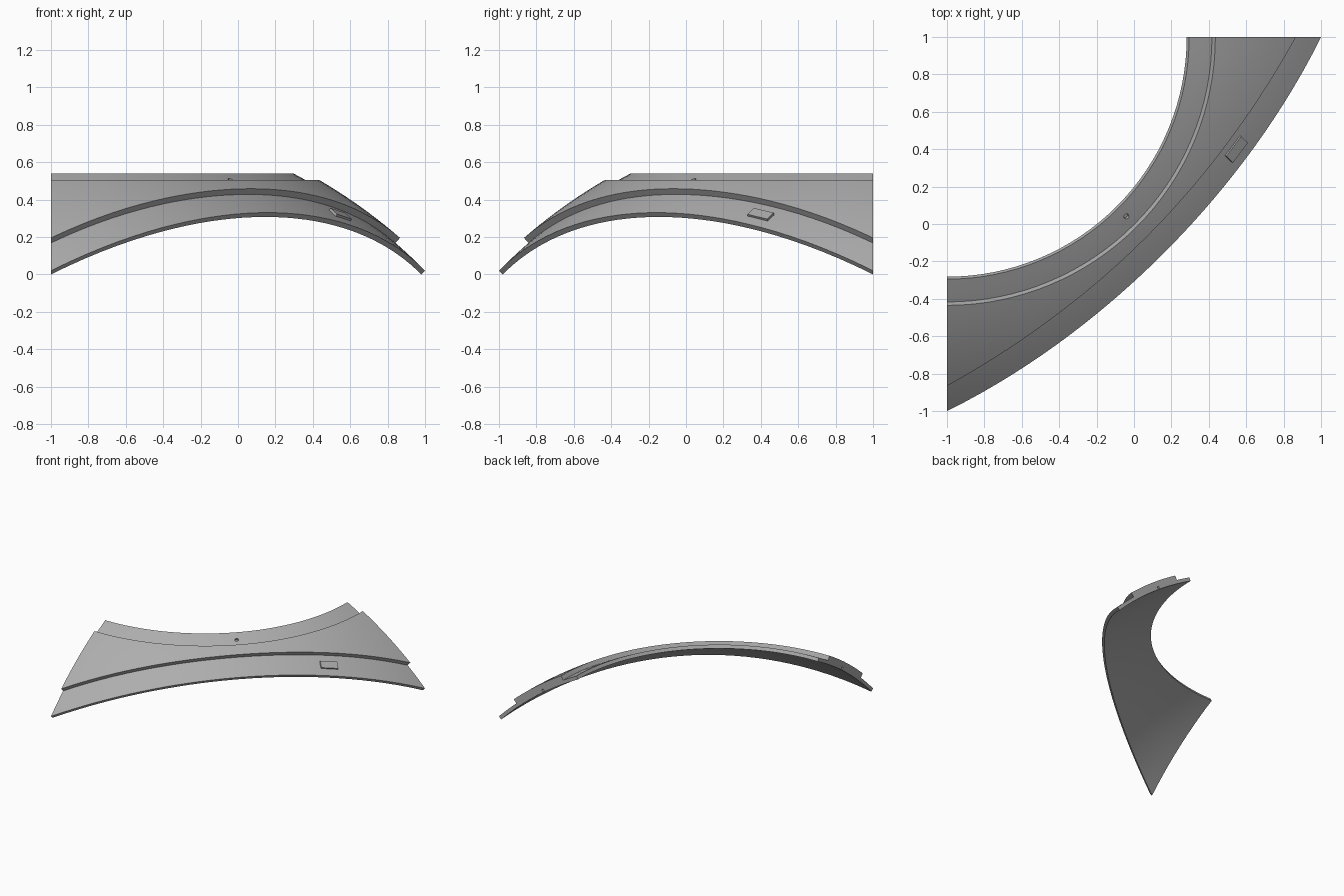
import bpy
import bmesh
import math
from mathutils import Vector, Matrix

if "Cube" in bpy.data.objects:
    bpy.data.objects.remove(bpy.data.objects["Cube"], do_unlink=True)

CENTRE = Vector((-1, 1, -1.953))     # centre of the dome the panels are cut from
R_BASE, R_MID, R_TOP = 2.7815, 2.81, 2.846

grey = bpy.data.materials.new("plain grey")
grey.use_nodes = True
colour = (0.42, 0.42, 0.42, 1)
grey.diffuse_color = colour
grey.node_tree.nodes["Principled BSDF"].inputs["Base Color"].default_value = colour


def finish(bm, name):
    bmesh.ops.recalc_face_normals(bm, faces=bm.faces)
    mesh = bpy.data.meshes.new(name)
    bm.to_mesh(mesh)
    bm.free()
    mesh.materials.append(grey)
    ob = bpy.data.objects.new(name, mesh)
    bpy.context.collection.objects.link(ob)
    return ob


def select(ob):
    bpy.ops.object.select_all(action='DESELECT')
    ob.select_set(True)
    bpy.context.view_layer.objects.active = ob


def dome_point(radius, polar, turn):
    """Point on the dome; turn is measured from the panel's middle."""
    az = turn - math.pi / 4
    return CENTRE + radius * Vector((math.sin(polar) * math.cos(az),
                                     math.sin(polar) * math.sin(az),
                                     math.cos(polar)))


def shell(name, r_in, r_out, inner, edge, bulge=0, cols=32, rows=10):
    """Quarter-turn dome panel: round inner edge, great-circle outer edge."""
    bm = bmesh.new()

    def layer(radius):
        grid = []
        for i in range(cols + 1):
            turn = math.pi / 2 * (i / cols - 0.5)
            outer = math.atan(edge / math.cos(turn)) + bulge * math.cos(2 * turn)
            grid.append([bm.verts.new(dome_point(radius, inner + (outer - inner) * j / rows, turn))
                         for j in range(rows + 1)])
        for a, b in zip(grid, grid[1:]):
            for j in range(rows):
                bm.faces.new((a[j], b[j], b[j + 1], a[j + 1]))
        # border walked once around
        return ([c[0] for c in grid] + grid[-1][1:] +
                [c[-1] for c in grid[-2::-1]] + grid[0][-2:0:-1])

    low, high = layer(r_in), layer(r_out)
    for k in range(len(low)):
        bm.faces.new((low[k - 1], low[k], high[k], high[k - 1]))
    return finish(bm, name)


def drill(ob, place, axis, radius, depth):
    bm = bmesh.new()
    turn = axis.to_track_quat('Z', 'Y').to_matrix().to_4x4()
    bmesh.ops.create_cone(bm, cap_ends=True, segments=16, radius1=radius, radius2=radius,
                          depth=depth * 2, matrix=Matrix.Translation(place) @ turn)
    cutter = finish(bm, "hole_cutter")
    cutter.hide_render = True
    mod = ob.modifiers.new("hole", 'BOOLEAN')
    mod.operation, mod.solver, mod.object = 'DIFFERENCE', 'EXACT', cutter
    select(ob)
    bpy.ops.object.modifier_apply(modifier=mod.name)
    bpy.data.objects.remove(cutter, do_unlink=True)


# Two stacked panels
lower_panel = shell("lower_panel", R_BASE, R_MID, math.asin(1.295 / R_MID), 0.7167)
upper_panel = shell("upper_panel", R_MID - 0.001, R_TOP, math.asin(1.435 / R_TOP), 0.614, 0.009)

# Bolt hole near the inner edge and one in each end face
bolt = dome_point(R_MID, math.asin(1.357 / R_MID), 0)
drill(lower_panel, bolt, bolt - CENTRE, 0.014, 0.02)
for turn, axis in ((math.pi / 4, Vector((0, 1, 0))), (-math.pi / 4, Vector((1, 0, 0)))):
    middle = (R_BASE + R_MID) / 2
    drill(lower_panel, dome_point(middle, math.asin(1.6 / middle), turn), axis, 0.01, 0.04)

for panel in (lower_panel, upper_panel):
    select(panel)
    bpy.ops.object.shade_smooth_by_angle(angle=math.radians(30))

# Small raised plate on the exposed strip
spot = dome_point(R_MID, math.asin(1.657 / R_MID), math.radians(23.8))
up = (spot - CENTRE).normalized()
along = Vector((0.08, 0.11, -0.03))
along = (along - up * along.dot(up)).normalized()
across = up.cross(along)
basis = Matrix((along, across, up)).transposed().to_4x4()
bm = bmesh.new()
bmesh.ops.create_cube(bm, size=1, matrix=Matrix.Translation(spot) @ basis @
                      Matrix.Diagonal((0.135, 0.06, 0.024, 1)))
finish(bm, "raised_plate")
